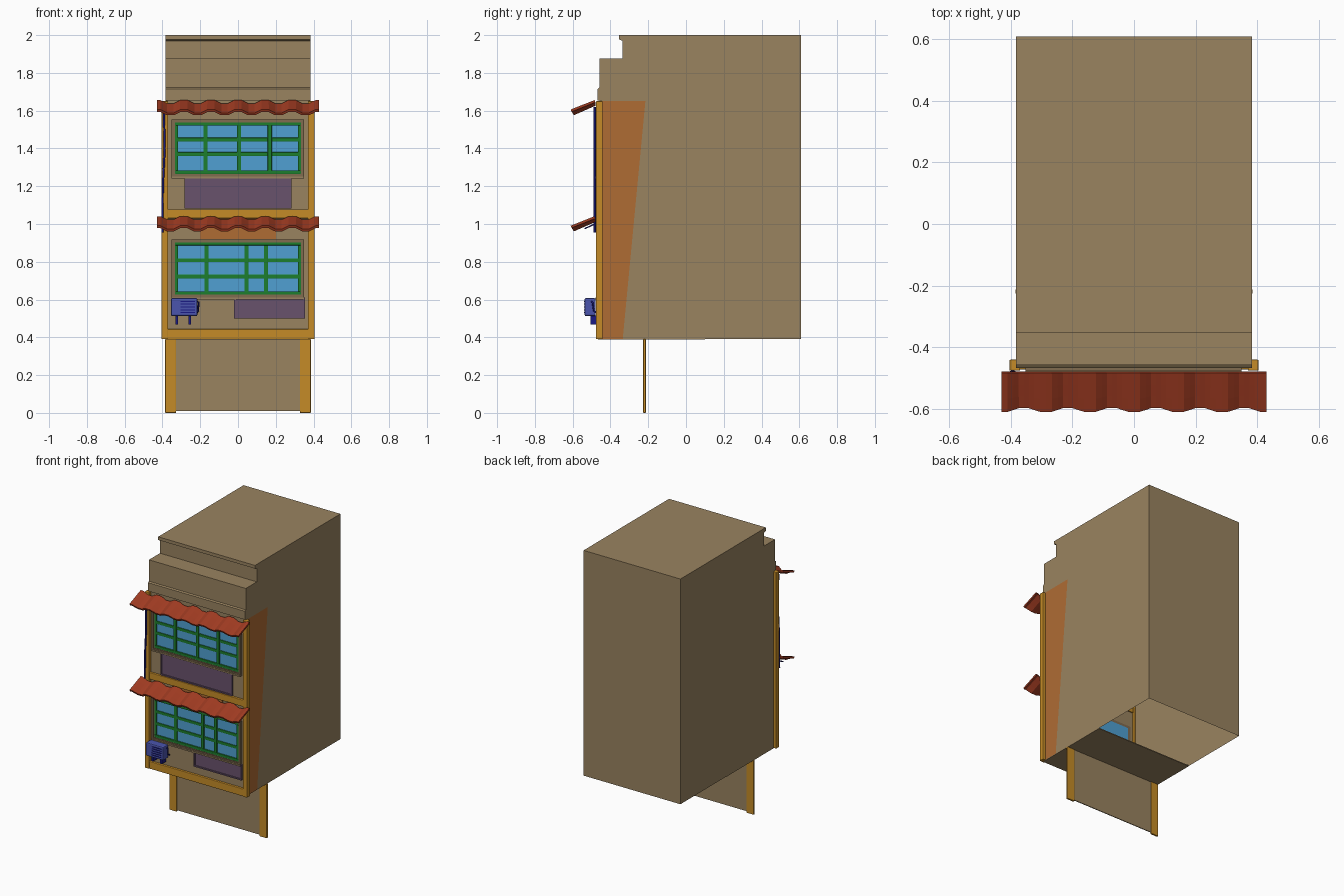
import bpy, bmesh, math
from mathutils import Vector

if "Cube" in bpy.data.objects:
    bpy.data.objects.remove(bpy.data.objects["Cube"])


def material(name, r, g, b):
    m = bpy.data.materials.new(name)
    m.use_nodes = True
    m.diffuse_color = (r, g, b, 1)
    node = next(n for n in m.node_tree.nodes if n.type == 'BSDF_PRINCIPLED')
    node.inputs["Base Color"].default_value = (r, g, b, 1)
    node.inputs["Roughness"].default_value = 0.8
    return m


TAN = material("tan_plaster", .32, .227, .117)
FRAME = material("brown_frame", .22, .15, .08)
OCHRE = material("ochre_timber", .56, .26, .02)
ORANGE = material("orange_patch", .43, .15, .034)
RED = material("red_tile", .36, .045, .016)
GREEN = material("green_bars", .012, .21, .026)
GLASS = material("blue_glass", .08, .352, .645)
PURPLE = material("purple_panel", .141, .084, .15)
BLUE = material("blue_metal", .07, .09, .42)
NAVY = material("navy_pipe", .01, .01, .23)


def finish(name, bm, mat, recalc=True):
    if recalc:
        bmesh.ops.recalc_face_normals(bm, faces=bm.faces)
    me = bpy.data.meshes.new(name)
    bm.to_mesh(me)
    bm.free()
    me.materials.append(mat)
    ob = bpy.data.objects.new(name, me)
    bpy.context.collection.objects.link(ob)
    return ob


def add_box(bm, x0, x1, y0, y1, z0, z1):
    vs = bmesh.ops.create_cube(bm, size=1)["verts"]
    for v in vs:
        v.co = Vector(((x0 + x1) / 2 + v.co.x * (x1 - x0),
                       (y0 + y1) / 2 + v.co.y * (y1 - y0),
                       (z0 + z1) / 2 + v.co.z * (z1 - z0)))


def boxes(name, mat, *specs, bevel=0):
    bm = bmesh.new()
    for s in specs:
        add_box(bm, *s)
    ob = finish(name, bm, mat)
    if bevel:
        mod = ob.modifiers.new("bevel", 'BEVEL')
        mod.width = bevel
        mod.segments = 2
    return ob


def ring(x0, x1, z0, z1, w, y0, y1):
    """Four boxes forming a rectangular border."""
    return [(x0, x1, y0, y1, z0, z0 + w), (x0, x1, y0, y1, z1 - w, z1),
            (x0, x0 + w, y0, y1, z0 + w, z1 - w), (x1 - w, x1, y0, y1, z0 + w, z1 - w)]


def pipe(name, mat, pts, r):
    cu = bpy.data.curves.new(name, 'CURVE')
    cu.dimensions = '3D'
    cu.bevel_depth = r
    cu.bevel_resolution = 1
    cu.use_fill_caps = True
    sp = cu.splines.new('POLY')
    sp.points.add(len(pts) - 1)
    for p, co in zip(sp.points, pts):
        p.co = (*co, 1)
    cu.materials.append(mat)
    ob = bpy.data.objects.new(name, cu)
    bpy.context.collection.objects.link(ob)
    return ob


HW, WALL, BASE = .383, -.457, .39
WINDOWS = {"lower": (.625, .905, (-.167, .045, .148), (.722, .808)),
           "upper": (1.265, 1.54, (-.172, .005, .168), (1.37, 1.447))}

# Building shell: stepped side profile, open behind the soffit
profile = [(WALL, BASE), (WALL, 1.655), (-.468, 1.655), (-.468, 1.715), (-.459, 1.722),
           (-.459, 1.875), (-.335, 1.875), (-.335, 1.97), (-.355, 1.977), (-.355, 2),
           (.61, 2), (.61, BASE)]
bm = bmesh.new()
left = [bm.verts.new((HW, y, z)) for y, z in profile]
right = [bm.verts.new((-HW, y, z)) for y, z in profile]
bm.faces.new(left[::-1])
bm.faces.new(right)
for i in range(1, len(profile) - 1):
    bm.faces.new((left[i], left[i + 1], right[i + 1], right[i]))
finish("building_shell", bm, TAN)

# Facade wall with two window openings
bm = bmesh.new()
xs = (-HW, -.33, .33, HW)
zs = (BASE, .63, .9, 1.27, 1.535, 1.655)
for i in range(3):
    for j in range(5):
        if i == 1 and j in (1, 3):
            continue
        bm.faces.new([bm.verts.new((x, WALL, z)) for x, z in
                      ((xs[i], zs[j]), (xs[i + 1], zs[j]),
                       (xs[i + 1], zs[j + 1]), (xs[i], zs[j + 1]))])
bmesh.ops.remove_doubles(bm, verts=bm.verts, dist=1e-4)
finish("facade_wall", bm, TAN, False)
boxes("soffit", TAN, (-HW, HW, -.465, .1, BASE - .002, BASE + .004))

# Painted patches on the side wall and above the lower window
bm = bmesh.new()
bm.faces.new([bm.verts.new((HW + .003, y, z)) for y, z in
              ((-.45, BASE), (-.335, BASE), (-.215, 1.65), (-.45, 1.65))])
finish("side_patch", bm, ORANGE, False)
boxes("facade_patch", ORANGE, (-.2, .2, WALL - .004, WALL, .92, 1.035))

# Timber posts and beams
for side, s in (("left", 1), ("right", -1)):
    boxes(side + "_post", OCHRE, (*sorted((s * .37, s * .405)), -.477, -.441, BASE, 1.65), bevel=.004)
    boxes(side + "_ground_post", OCHRE, (*sorted((s * .328, s * .386)), -.227, -.213, 0, BASE), bevel=.003)
boxes("beams", OCHRE, (-.375, .375, -.473, -.45, BASE, .443),
      (-.375, .375, -.473, -.45, 1.03, 1.078), bevel=.004)
boxes("ground_floor_wall", TAN, (-.38, .38, -.223, -.217, .01, BASE))

# Windows: glass, green bars, stepped surround and sill
for name, (z0, z1, cols, rows) in WINDOWS.items():
    boxes(name + "_glass", GLASS, (-.33, .33, -.46, -.456, z0 + .003, z1 - .003))
    bars = ring(-.335, .335, z0, z1, .018, -.47, -.458)
    bars += [(x - .011, x + .011, -.468, -.459, z0, z1) for x in cols]
    bars += [(-.33, .33, -.466, -.459, z - .01, z + .01) for z in rows]
    boxes(name + "_window_bars", GREEN, *bars, bevel=.002)
    boxes(name + "_surround", FRAME, *ring(-.353, .35, z0 - .018, z1 + .014, .014, -.476, -.456),
          *ring(-.343, .343, z0 - .01, z1 + .006, .011, -.47, -.456))
    boxes(name + "_sill", TAN, (-.353, .35, -.48, -.456, z0 - .024, z0 - .014))

# Sign panels with a raised rim
for name, (x0, x1, z0, z1) in {"upper": (-.283, .282, 1.083, 1.245),
                               "lower": (-.02, .356, .5, .61)}.items():
    boxes(name + "_panel", PURPLE, (x0, x1, -.466, -.456, z0, z1),
          *ring(x0, x1, z0, z1, .009, -.473, -.456))


# Wavy tiled awnings
def awning(name, top):
    bm = bmesh.new()
    tiles, steps, rows = 6, 8, 3
    n = tiles * steps
    grid = []
    for r in range(rows + 1):
        t = r / rows
        line = []
        for i in range(n + 1):
            x = -.43 + .86 * i / n
            wave = max(-1, min(1, 1.7 * math.cos(2 * math.pi * i / steps)))
            y = -.482 - t * (.12 + .006 * wave)
            line.append(bm.verts.new((x, y, top - .014 - .05 * t + .009 * wave)))
        grid.append(line)
    for a, b in zip(grid, grid[1:]):
        for i in range(n):
            bm.faces.new((a[i], b[i], b[i + 1], a[i + 1]))
    ob = finish(name, bm, RED)
    mod = ob.modifiers.new("thickness", 'SOLIDIFY')
    mod.thickness = .013
    mod.offset = 0


awning("lower_awning", 1.04)
awning("upper_awning", 1.655)

# Drain pipe down the right post
pipe("drain_pipe", NAVY, [(-.393, -.483, 1.62), (-.388, -.483, 1.4), (-.398, -.483, 1.2),
                          (-.4, -.483, .955)], .006)
pipe("drain_spout", NAVY, [(-.393, -.483, 1.0), (-.393, -.537, .975)], .004)

# Wall-mounted cooling unit with grille, brackets and hose
boxes("cooling_unit", BLUE, (-.355, -.215, -.537, -.478, .512, .608), bevel=.008)
boxes("cooling_grille", NAVY, *[(-.305, -.228, -.541, -.534, z, z + .005)
                                for z in (.528, .543, .558, .573, .588)])
boxes("cooling_brackets", NAVY, *[(x, x + .014, -.505, -.46, .468, .515) for x in (-.332, -.262)])
pipe("cooling_hose", NAVY, [(-.22, -.5, .59), (-.207, -.495, .585), (-.212, -.488, .54),
                            (-.22, -.46, .525)], .005)
